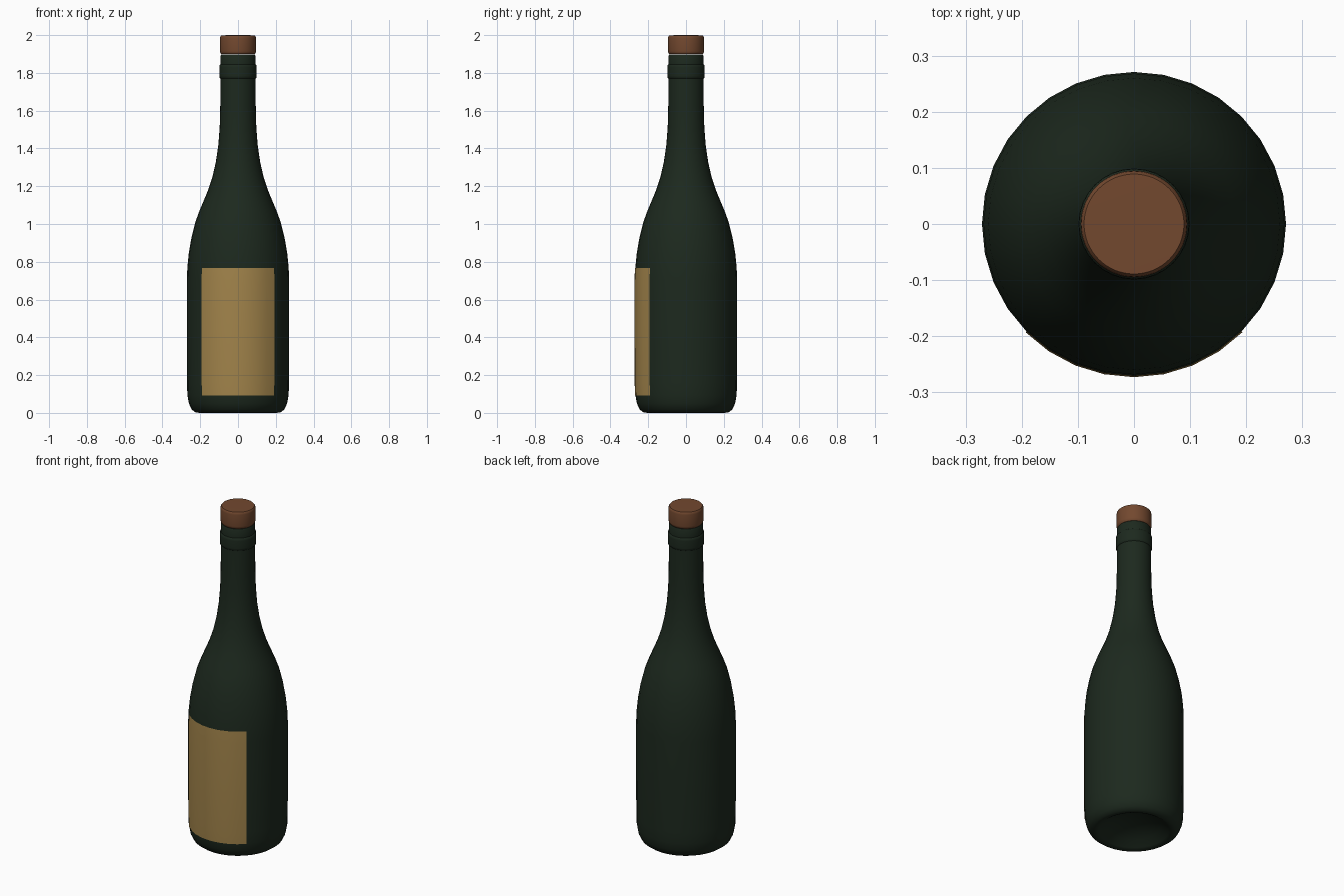
import bpy, bmesh, math

if "Cube" in bpy.data.objects:
    bpy.data.objects.remove(bpy.data.objects["Cube"])


def material(name, color):
    m = bpy.data.materials.new(name)
    m.diffuse_color = (*color, 1)
    m.use_nodes = True
    m.node_tree.nodes["Principled BSDF"].inputs["Base Color"].default_value = m.diffuse_color
    return m


def lathe(name, profile, mat, sides=32, start=0.0, sweep=360.0, angle=40):
    """Revolve (radius, z) points round z; a full sweep is closed."""
    bm = bmesh.new()
    full = sweep >= 360
    cols = sides if full else sides + 1
    rings = []
    for r, z in profile:
        if r == 0:
            rings.append([bm.verts.new((0, 0, z))] * cols)
            continue
        a = [math.radians(start + sweep * i / sides) for i in range(cols)]
        rings.append([bm.verts.new((r * math.cos(t), r * math.sin(t), z)) for t in a])
    for lo, hi in zip(rings, rings[1:]):
        for i in range(sides):
            j = (i + 1) % cols
            quad = list(dict.fromkeys((lo[i], lo[j], hi[j], hi[i])))
            bm.faces.new(quad)
    mesh = bpy.data.meshes.new(name)
    bm.to_mesh(mesh)
    bm.free()
    mesh.materials.append(mat)
    ob = bpy.data.objects.new(name, mesh)
    bpy.context.collection.objects.link(ob)
    bpy.ops.object.select_all(action='DESELECT')
    bpy.context.view_layer.objects.active = ob
    ob.select_set(True)
    bpy.ops.object.shade_smooth_by_angle(angle=math.radians(angle))
    return ob


glass = material("dark_glass", (0.012, 0.022, 0.013))
paper = material("label_paper", (0.36, 0.23, 0.07))
cork = material("cork", (0.17, 0.065, 0.028))

# Bottle: hollowed base, body, shoulder, neck, raised lip ring, closed mouth
lathe("bottle", [
    (0, 0.07), (0.08, 0.06), (0.15, 0.035), (0.19, 0.008), (0.205, 0.0),
    (0.225, 0.003), (0.245, 0.018), (0.260, 0.05), (0.268, 0.095),
    (0.270, 0.16), (0.271, 0.40), (0.271, 0.70), (0.268, 0.77), (0.260, 0.85),
    (0.246, 0.93), (0.226, 1.01), (0.204, 1.07), (0.183, 1.12), (0.158, 1.18),
    (0.135, 1.25), (0.117, 1.33), (0.104, 1.42), (0.097, 1.51), (0.094, 1.62),
    (0.093, 1.77), (0.098, 1.775), (0.099, 1.785), (0.099, 1.83),
    (0.098, 1.84), (0.093, 1.845), (0.093, 1.89), (0.089, 1.898), (0, 1.898),
], glass)

# Label: quarter wrap facing the front, just proud of the glass
lathe("label", [
    (0.2695, 0.093), (0.272, 0.16), (0.273, 0.40), (0.273, 0.70), (0.270, 0.768),
], paper, sides=8, start=-135, sweep=90)

# Cork stopper with softened edges
lathe("cork_stopper", [
    (0, 1.899), (0.088, 1.899), (0.0935, 1.906), (0.095, 1.915),
    (0.095, 1.985), (0.0935, 1.993), (0.089, 1.999), (0, 2.0),
], cork, sides=64)
